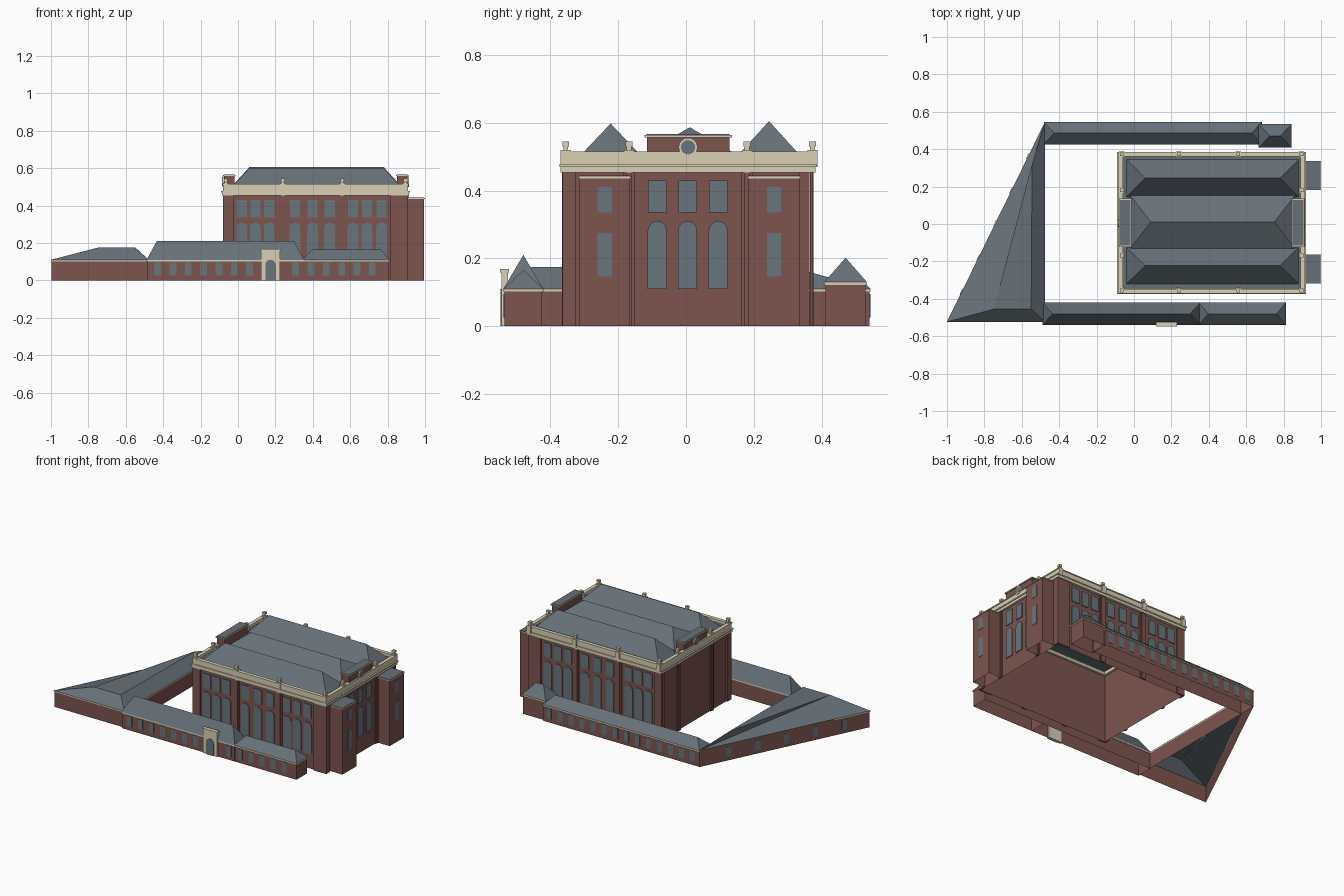
import bpy, bmesh, math
from mathutils import Matrix, Vector

if "Cube" in bpy.data.objects:
    bpy.data.objects.remove(bpy.data.objects["Cube"])


def material(name, rgb):
    m = bpy.data.materials.new(name)
    m.use_nodes = True
    m.diffuse_color = (*rgb, 1)
    bsdf = m.node_tree.nodes["Principled BSDF"]
    bsdf.inputs["Base Color"].default_value = (*rgb, 1)
    bsdf.inputs["Roughness"].default_value = 0.9
    return m


BRICK = material("red brick", (0.205, 0.09, 0.08))
SLATE = material("blue grey slate", (0.135, 0.165, 0.19))
STONE = material("cream stone", (0.70, 0.63, 0.46))
GLASS = material("grey glass", (0.14, 0.18, 0.205))


def finish(bm, name, mat):
    bmesh.ops.recalc_face_normals(bm, faces=bm.faces)
    me = bpy.data.meshes.new(name)
    bm.to_mesh(me)
    bm.free()
    me.materials.append(mat)
    ob = bpy.data.objects.new(name, me)
    bpy.context.collection.objects.link(ob)


def box(bm, x0, x1, y0, y1, z0, z1):
    centre = Vector((x0 + x1, y0 + y1, z0 + z1)) / 2
    size = Matrix.Diagonal((x1 - x0, y1 - y0, z1 - z0, 1))
    bmesh.ops.create_cube(bm, size=1, matrix=Matrix.Translation(centre) @ size)


def boxes(name, mat, *dims):
    bm = bmesh.new()
    for d in dims:
        box(bm, *d)
    finish(bm, name, mat)


def wall_ring(name, mat, corners, z0, z1):
    # Upright walls around a plan outline, open above and below
    bm = bmesh.new()
    low, high = [[bm.verts.new((x, y, z)) for x, y in corners] for z in (z0, z1)]
    for i in range(len(corners)):
        j = (i + 1) % len(corners)
        bm.faces.new((low[i], low[j], high[j], high[i]))
    finish(bm, name, mat)


def plan(x0, x1, y0, y1):
    return [(x0, y0), (x1, y0), (x1, y1), (x0, y1)]


def frame(bm, x0, x1, y0, y1, z0, z1, t):
    box(bm, x0, x1, y0, y0 + t, z0, z1)
    box(bm, x0, x1, y1 - t, y1, z0, z1)
    box(bm, x0, x0 + t, y0 + t, y1 - t, z0, z1)
    box(bm, x1 - t, x1, y0 + t, y1 - t, z0, z1)


def hip_roof(name, x0, x1, y0, y1, z0, z1, hip):
    # Four eave corners and a ridge along x
    bm = bmesh.new()
    ym = (y0 + y1) / 2
    a, b, c, d = [bm.verts.new((x, y, z0)) for x, y in plan(x0, x1, y0, y1)]
    e, f = bm.verts.new((x0 + hip, ym, z1)), bm.verts.new((x1 - hip, ym, z1))
    for face in ((a, b, f, e), (b, c, f), (c, d, e, f), (d, a, e)):
        bm.faces.new(face)
    finish(bm, name, SLATE)


def plate(bm, outline, origin, yaw, depth=0.006):
    # Outline in (along wall, height); yaw 0 faces -y
    m = Matrix.Translation(origin) @ Matrix.Rotation(yaw, 4, "Z")
    rows = [[bm.verts.new(m @ Vector((u, y, z))) for u, z in outline] for y in (-0.001, -depth)]
    bm.faces.new(rows[0])
    bm.faces.new(rows[1])
    n = len(outline)
    for i in range(n):
        j = (i + 1) % n
        bm.faces.new((rows[0][i], rows[0][j], rows[1][j], rows[1][i]))


def rect(w, z0, z1):
    return [(-w / 2, z0), (w / 2, z0), (w / 2, z1), (-w / 2, z1)]


def arch(w, z0, z1, n=10):
    r = w / 2
    top = [(r * math.cos(math.pi * i / n), z1 - r + r * math.sin(math.pi * i / n)) for i in range(n + 1)]
    return [(-r, z0), (r, z0)] + top


def disc(r, z, n=20):
    return [(r * math.cos(math.tau * i / n), z + r * math.sin(math.tau * i / n)) for i in range(n)]


EAST, NORTH, WEST = math.pi / 2, math.pi, -math.pi / 2
X0, X1, Y0, Y1 = -0.07, 0.90, -0.355, 0.365   # main hall walls
POST_X = (-0.065, 0.24, 0.557, 0.895)
POST_Y = (-0.355, -0.168, 0.18, 0.373)

# Main hall walls and end towers
wall_ring("main_hall", BRICK, plan(X0, X1, Y0, Y1), 0, 0.475)
towers = ((-0.315, -0.165), (0.185, 0.335))
for side, (a, b) in zip(("front", "rear"), towers):
    wall_ring(side + "_tower", BRICK, plan(X1 + 0.001, 0.995, a, b), 0, 0.437)
    boxes(side + "_tower_cornice", STONE, (X1, 0.999, a - 0.003, b + 0.003, 0.436, 0.441))
    boxes(side + "_tower_roof", SLATE, (X1, 0.995, a, b, 0.44, 0.444))

# Brick pilasters standing just outside every facade
bm = bmesh.new()
for x in POST_X[1:3]:
    for w, d in ((0.042, 0.006), (0.022, 0.011)):
        box(bm, x - w / 2, x + w / 2, Y0 - d, Y0 - 0.001, 0, 0.46)
        box(bm, x - w / 2, x + w / 2, Y1 + 0.001, Y1 + d, 0, 0.46)
for y in POST_Y[1:3]:
    for w, d in ((0.035, 0.006), (0.018, 0.011)):
        box(bm, X0 - d, X0 - 0.001, y - w / 2, y + w / 2, 0, 0.46)
        box(bm, X1 + 0.001, X1 + d, y - w / 2, y + w / 2, 0, 0.46)
for xa, xb, x_out, x_wall in ((X0 - 0.01, -0.025, X0 - 0.01, X0), (0.815, X1 + 0.01, X1, X1 + 0.01)):
    for ya, yb in ((Y0 - 0.01, Y0 - 0.001), (Y1 + 0.001, Y1 + 0.01)):
        box(bm, xa, xb, ya, yb, 0, 0.46)
    for ya, yb in ((Y0, -0.325), (0.335, Y1)):
        box(bm, x_out, x_wall, ya, yb, 0, 0.46)
finish(bm, "pilasters", BRICK)

# Main hall windows
bm = bmesh.new()
for x in (0.02, 0.093, 0.167, 0.305, 0.398, 0.49, 0.615, 0.69, 0.767):
    for y, yaw in ((Y0, 0), (Y1, NORTH)):
        plate(bm, arch(0.058, 0.10, 0.31), (x, y, 0), yaw)
        plate(bm, rect(0.055, 0.335, 0.43), (x, y, 0), yaw)
for y in (-0.085, 0.005, 0.095):
    plate(bm, arch(0.056, 0.11, 0.31), (X1, y, 0), EAST)
    plate(bm, rect(0.054, 0.335, 0.43), (X1, y, 0), EAST)
for a, b in towers:
    for z0, z1 in ((0.147, 0.275), (0.335, 0.41)):
        plate(bm, rect(0.042, z0, z1), (0.995, (a + b) / 2, 0), EAST, 0.003)
finish(bm, "hall_windows", GLASS)

# Cornice and parapet
bm = bmesh.new()
frame(bm, -0.085, 0.915, -0.37, 0.382, 0.453, 0.47, 0.03)
frame(bm, -0.09, 0.92, -0.373, 0.386, 0.47, 0.478, 0.035)
frame(bm, -0.08, 0.91, -0.368, 0.380, 0.478, 0.51, 0.018)
frame(bm, -0.084, 0.914, -0.371, 0.384, 0.51, 0.516, 0.024)
finish(bm, "parapet", STONE)

# Parapet posts with caps
bm = bmesh.new()
posts = [(x, y) for x in POST_X for y in (POST_Y[0], POST_Y[3])]
posts += [(x, y) for x in (POST_X[0], POST_X[3]) for y in POST_Y[1:3]]
for x, y in posts:
    box(bm, x - 0.015, x + 0.015, y - 0.015, y + 0.015, 0.47, 0.52)
    box(bm, x - 0.007, x + 0.007, y - 0.007, y + 0.007, 0.52, 0.532)
    box(bm, x - 0.01, x + 0.01, y - 0.01, y + 0.01, 0.53, 0.545)
finish(bm, "parapet_posts", STONE)

# Hall roofs
boxes("roof_deck", SLATE, (-0.065, 0.895, -0.352, 0.362, 0.474, 0.495))
hip_roof("front_hall_roof", -0.04, 0.88, -0.32, -0.125, 0.495, 0.598, 0.1)
hip_roof("middle_hall_roof", -0.02, 0.86, -0.13, 0.152, 0.505, 0.587, 0.11)
hip_roof("rear_hall_roof", -0.04, 0.88, 0.145, 0.345, 0.495, 0.605, 0.1)

# Attic blocks with slate tops and round windows at both ends
ends = ((0.85, 0.905, 0.905, EAST), (-0.075, -0.02, -0.075, WEST))
boxes("attic_blocks", BRICK, *[(a, b, -0.115, 0.128, 0.48, 0.558) for a, b, _, _ in ends])
boxes("attic_caps", STONE, *[(a - 0.006, b + 0.006, -0.123, 0.136, 0.557, 0.564) for a, b, _, _ in ends])
boxes("attic_roofs", SLATE, *[(a, b, -0.116, 0.129, 0.56, 0.567) for a, b, _, _ in ends])
for name, mat, r, d in (("round_window_rims", STONE, 0.028, 0.0085), ("round_windows", GLASS, 0.021, 0.0095)):
    bm = bmesh.new()
    for _, _, x, yaw in ends:
        plate(bm, disc(r, 0.528), (x, 0.006, 0), yaw, d)
    finish(bm, name, mat)

# Low wings: name, x range, y range, eave height, ridge height, hip length
wings = (("front_wing", -0.485, 0.35, -0.535, -0.425, 0.11, 0.21, 0.055),
         ("front_wing_end", 0.351, 0.808, -0.535, -0.425, 0.11, 0.166, 0.05),
         ("rear_wing", -0.478, 0.68, 0.43, 0.541, 0.11, 0.165, 0.055),
         ("rear_pavilion", 0.67, 0.838, 0.412, 0.53, 0.13, 0.202, 0.06))
for name, x0, x1, y0, y1, ze, zr, hip in wings:
    e = 0.004
    eave = (x0 - e, x1 + e, y0 - e, y1 + e)
    wall_ring(name + "_walls", BRICK, plan(x0, x1, y0, y1), 0, ze)
    bm = bmesh.new()
    frame(bm, *eave, ze - 0.008, ze, e - 0.0005)
    finish(bm, name + "_cornice", STONE)
    hip_roof(name + "_roof", *eave, ze, zr, hip)

# Triangular courtyard block, open underneath
corners = ((-0.998, -0.52), (-0.48, -0.52), (-0.48, 0.542))
eaves = ((-1, -0.523), (-0.477, -0.523), (-0.477, 0.544))
wall_ring("triangle_walls", BRICK, corners, 0, 0.11)
wall_ring("triangle_cornice", STONE, eaves, 0.102, 0.11)
bm = bmesh.new()
sw, se, n = [bm.verts.new((x, y, 0.11)) for x, y in eaves]
p, q, r = [bm.verts.new(v) for v in ((-0.75, -0.455, 0.175), (-0.55, -0.455, 0.175), (-0.545, 0.32, 0.172))]
for face in ((sw, se, q, p), (sw, p, n), (p, q, r), (p, r, n), (se, n, r, q)):
    bm.faces.new(face)
finish(bm, "triangle_roof", SLATE)

# Windows of the wings and the slanted wall
bm = bmesh.new()
for i in range(15):
    x = -0.43 + 0.082 * i
    if i not in (7, 8):
        plate(bm, rect(0.036, 0.025, 0.095), (x, -0.535, 0), 0, 0.003)
    if x < 0.66:
        plate(bm, rect(0.036, 0.025, 0.095), (x, 0.541, 0), NORTH, 0.003)
a, b = Vector((*corners[0], 0)), Vector((*corners[2], 0))
slant = math.atan2(a.y - b.y, a.x - b.x)
for i in range(5):
    plate(bm, rect(0.036, 0.025, 0.09), a.lerp(b, 0.15 + 0.17 * i), slant, 0.003)
finish(bm, "wing_windows", GLASS)

# Stone gateway
boxes("gateway", STONE, (0.122, 0.225, -0.544, -0.525, 0, 0.16), (0.118, 0.229, -0.549, -0.523, 0.158, 0.168))
bm = bmesh.new()
plate(bm, arch(0.056, 0, 0.11), (0.174, -0.544, 0), 0, 0.003)
finish(bm, "gateway_door", GLASS)
